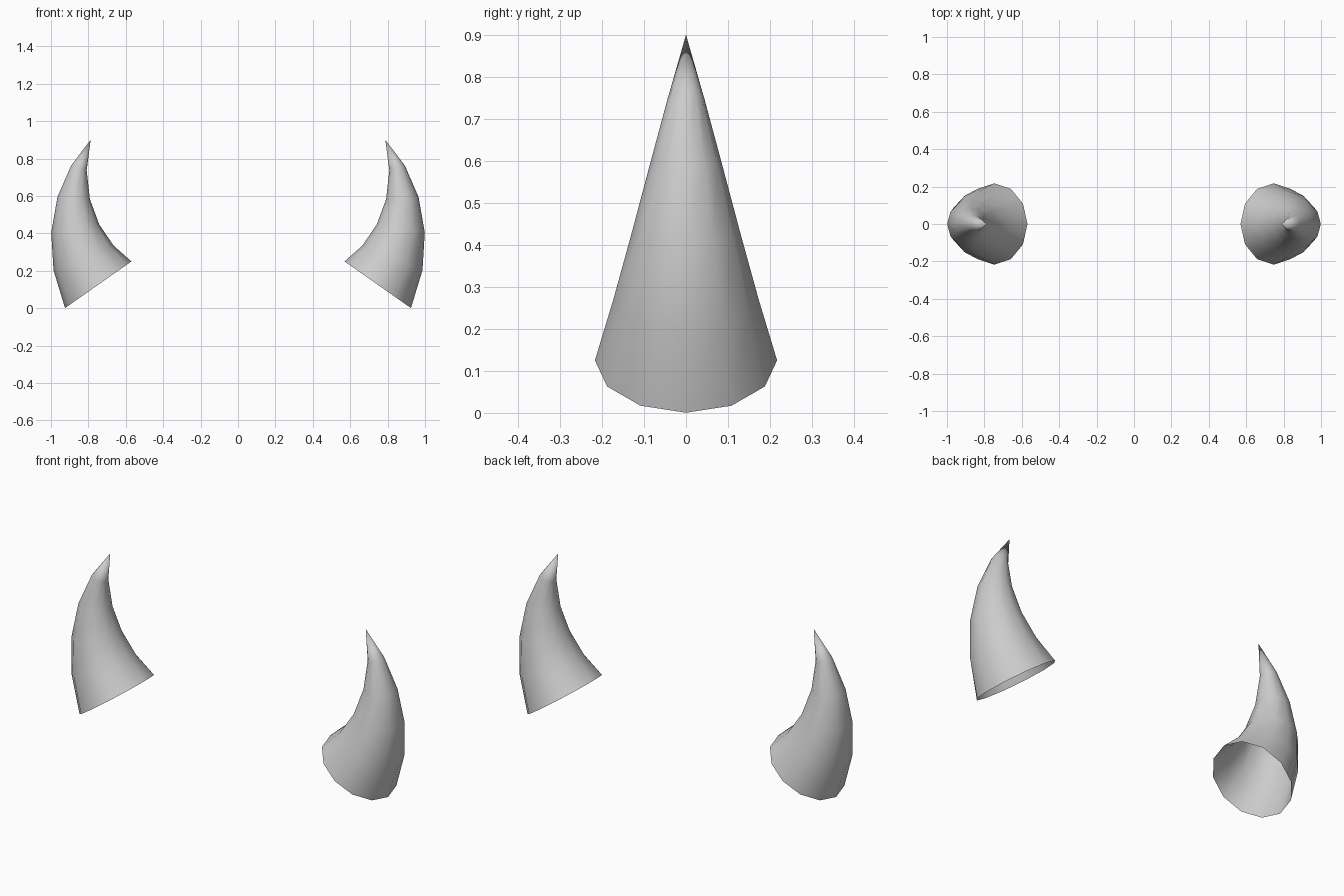
import bpy
import bmesh
from math import cos, sin, pi, radians

cube = bpy.data.objects.get("Cube")
if cube:
    bpy.data.objects.remove(cube, do_unlink=True)

SIDES = 12
RINGS = 5
BASE_RADIUS = 0.217
ARC_RADIUS = 0.73
ARC_X, ARC_Z = 0.15, 0.545
START, STEP = radians(-35.1), radians(12.85)

grey = bpy.data.materials.new("horn_grey")
grey.use_nodes = True
colour = (0.6, 0.6, 0.6, 1)
grey.diffuse_color = colour
grey.node_tree.nodes["Principled BSDF"].inputs["Base Color"].default_value = colour


def arc_point(angle, radius, y=0):
    return (ARC_X + radius * cos(angle), y, ARC_Z + radius * sin(angle))


def make_horn(name, side):
    """Open-based cone swept along an arc; side is +1 or -1 in x."""
    bm = bmesh.new()
    # Tapering rings, square to the arc
    rings = []
    for i in range(RINGS):
        r = BASE_RADIUS * (1 - i / RINGS)
        ring = []
        for k in range(SIDES):
            a = 2 * pi * k / SIDES
            x, y, z = arc_point(START + i * STEP, ARC_RADIUS + r * cos(a), r * sin(a))
            ring.append(bm.verts.new((side * x, y, z)))
        rings.append(ring)
    x, y, z = arc_point(START + RINGS * STEP, ARC_RADIUS)
    tip = bm.verts.new((side * x, y, z))

    # Walls and pointed tip
    for k in range(SIDES):
        n = (k + 1) % SIDES
        for low, high in zip(rings, rings[1:]):
            bm.faces.new((low[k], low[n], high[n], high[k])[::side])
        bm.faces.new((rings[-1][k], rings[-1][n], tip)[::side])
    for face in bm.faces:
        face.smooth = True
        # Wound outward: radial x tangent order is reversed about the arc
        face.normal_flip()

    mesh = bpy.data.meshes.new(name)
    bm.to_mesh(mesh)
    bm.free()
    mesh.materials.append(grey)
    bpy.context.collection.objects.link(bpy.data.objects.new(name, mesh))


make_horn("left_horn", 1)
make_horn("right_horn", -1)
